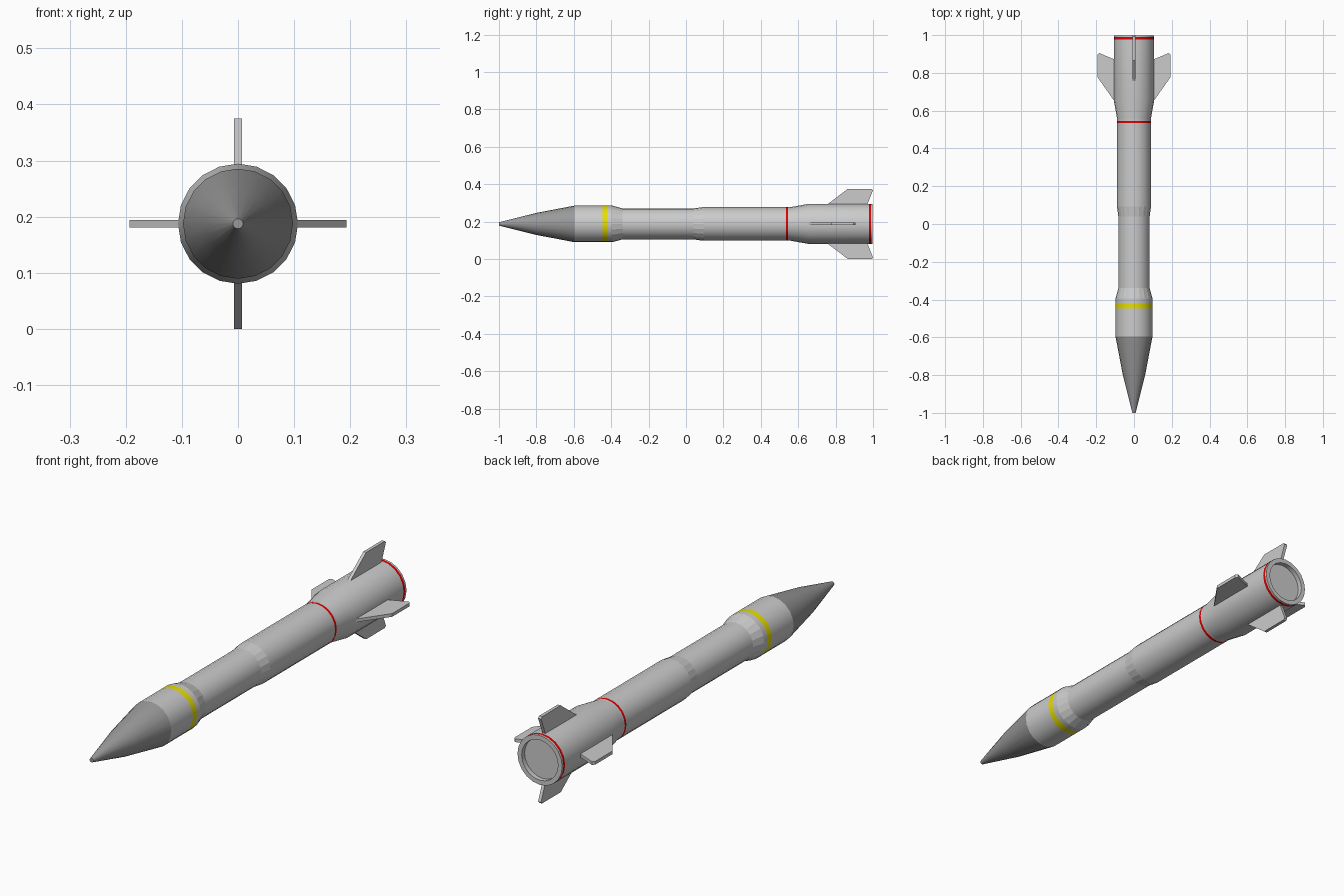
import bpy, bmesh
from math import cos, sin, pi, radians
from mathutils import Matrix, Vector

if "Cube" in bpy.data.objects:
    bpy.data.objects.remove(bpy.data.objects["Cube"])

ZC = 0.1875    # height of the long axis
SIDES = 20


def material(name, rgb):
    m = bpy.data.materials.new(name)
    m.diffuse_color = (*rgb, 1)
    m.use_nodes = True
    m.node_tree.nodes["Principled BSDF"].inputs["Base Color"].default_value = m.diffuse_color
    return m


dark = material("dark_grey", (0.32, 0.32, 0.32))
yellow = material("yellow", (0.8, 0.74, 0.0))
red = material("red", (0.75, 0.0, 0.0))


def finish(name, bm, mat=None, smooth=False):
    mesh = bpy.data.meshes.new(name)
    for f in bm.faces:
        f.smooth = smooth
    bm.to_mesh(mesh)
    bm.free()
    if smooth:
        mesh.set_sharp_from_angle(angle=radians(30))
    if mat:
        mesh.materials.append(mat)
    ob = bpy.data.objects.new(name, mesh)
    bpy.context.collection.objects.link(ob)
    return ob


def lathe(name, profile, mat=None, smooth=True, cap_front=False, cap_back=False):
    """Spin (y, radius) points about the long axis."""
    bm = bmesh.new()
    rings = []
    for y, r in profile:
        angles = [2 * pi * i / SIDES for i in range(SIDES)]
        rings.append([bm.verts.new((r * cos(a), y, ZC + r * sin(a))) for a in angles])
    for a, b in zip(rings, rings[1:]):
        for i in range(SIDES):
            j = (i + 1) % SIDES
            bm.faces.new((a[i], b[i], b[j], a[j]))
    if cap_front:
        bm.faces.new(rings[0])
    if cap_back:
        bm.faces.new(rings[-1][::-1])
    return finish(name, bm, mat, smooth)


# Body sections from nose to tail
lathe("nose_cone", [(-1, 0.009), (-0.8, 0.059), (-0.595, 0.098)], dark, cap_front=True)
lathe("front_collar", [(-0.595, 0.098), (-0.447, 0.098)])
lathe("yellow_band", [(-0.447, 0.098), (-0.42, 0.098)], yellow)
lathe("collar_rear", [(-0.42, 0.098), (-0.395, 0.098)])
lathe("front_taper", [(-0.395, 0.098), (-0.34, 0.083)], smooth=False)
lathe("front_tube", [(-0.34, 0.083), (0.04, 0.083)])
lathe("middle_taper", [(0.04, 0.083), (0.093, 0.09)], smooth=False)
lathe("rear_tube", [(0.093, 0.09), (0.535, 0.09)])
lathe("front_red_band", [(0.535, 0.09), (0.546, 0.09)], red)
lathe("tail_section", [(0.546, 0.09), (0.56, 0.09), (0.655, 0.107), (0.978, 0.107)])
lathe("rear_red_band", [(0.978, 0.107), (0.99, 0.107)], red)
lathe("tail_nozzle", [(0.99, 0.107), (0.998, 0.107), (0.998, 0.087), (0.978, 0.087)],
      cap_back=True)


def fin(name, outline, angle, thick=0.014):
    """Extrude a (y, distance from axis) outline and turn it about the long axis."""
    bm = bmesh.new()
    face = bm.faces.new([bm.verts.new((-thick / 2, y, d)) for y, d in outline])
    new = bmesh.ops.extrude_face_region(bm, geom=[face])["geom"]
    moved = [v for v in new if isinstance(v, bmesh.types.BMVert)]
    bmesh.ops.translate(bm, vec=Vector((thick, 0, 0)), verts=moved)
    bmesh.ops.recalc_face_normals(bm, faces=bm.faces)
    bm.transform(Matrix.Translation((0, 0, ZC)) @ Matrix.Rotation(angle, 4, 'Y'))
    finish(name, bm)


# Tail fins: the side pair sits further forward than the upright pair
upright = [(0.75, 0.1), (0.865, 0.1875), (0.993, 0.1875), (1.0, 0.18), (0.968, 0.1)]
side = [(0.645, 0.1), (0.777, 0.193), (0.896, 0.193), (0.905, 0.184), (0.87, 0.1)]
for name, outline, turn in (("top_fin", upright, 0), ("right_fin", side, 1),
                            ("bottom_fin", upright, 2), ("left_fin", side, 3)):
    fin(name, outline, turn * pi / 2)
